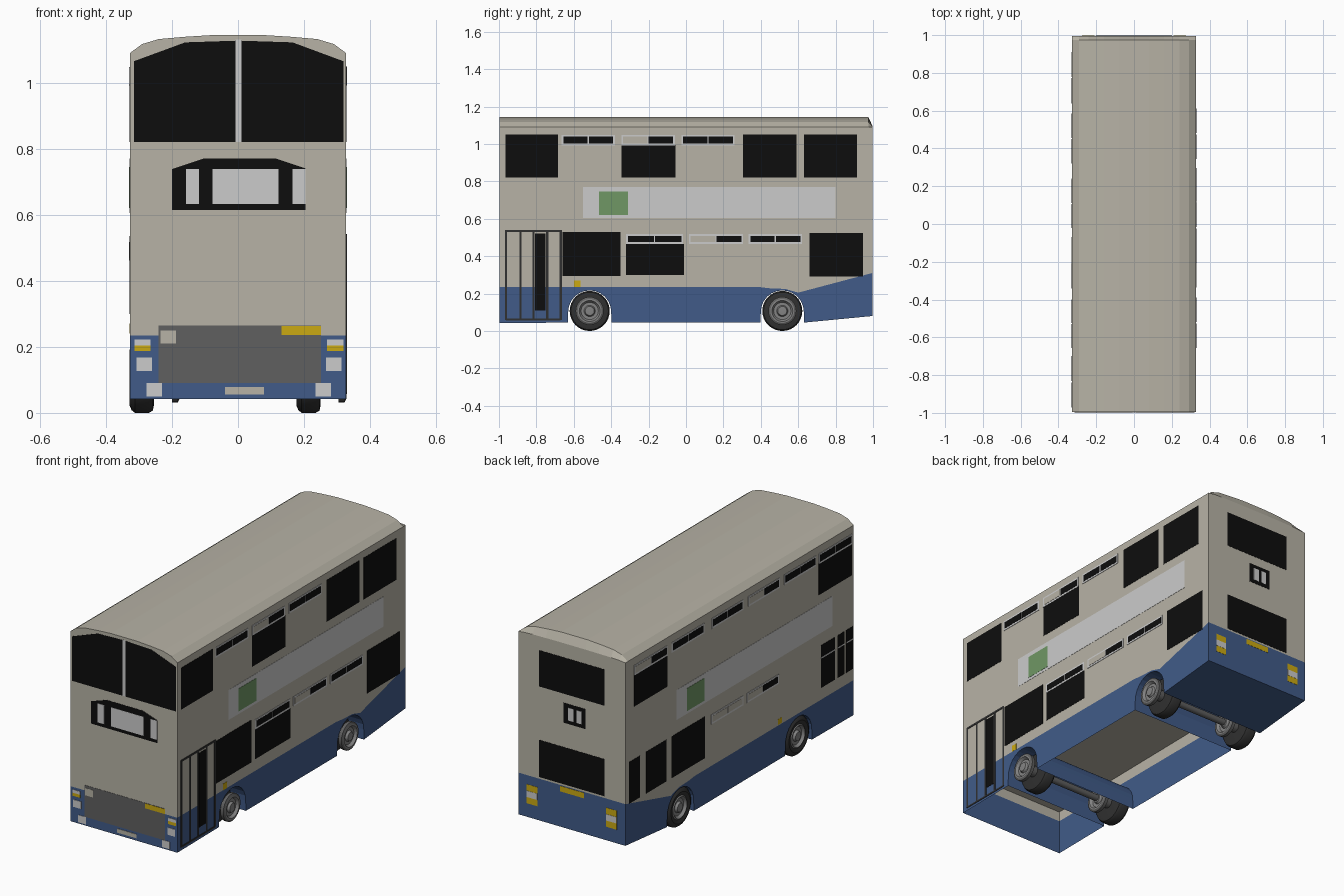
import bpy, bmesh, math

if "Cube" in bpy.data.objects:
    bpy.data.objects.remove(bpy.data.objects["Cube"])

def mat(name, r, g, b):
    m = bpy.data.materials.new(name)
    m.diffuse_color = (r, g, b, 1)
    m.use_nodes = True
    m.node_tree.nodes["Principled BSDF"].inputs["Base Color"].default_value = m.diffuse_color
    return m

BEIGE = mat("beige paint", .475, .45, .38)
BLUE = mat("blue paint", .052, .105, .25)
LIGHT = mat("light grey", .6, .6, .6)
BLACK = mat("black glass", .004, .004, .004)
GREY = mat("dark grey", .115, .115, .115)
YELLOW = mat("yellow lamp", .6, .4, .006)
GREEN = mat("green panel", .16, .31, .13)
TYRE = mat("charcoal", .03, .03, .03)
RIM = mat("rim grey", .23, .23, .23)

W, L = .327, .996          # half width and half length of the shell

def make(name, bm, mats, smooth=False):
    me = bpy.data.meshes.new(name)
    bmesh.ops.remove_doubles(bm, verts=bm.verts, dist=1e-5)
    bmesh.ops.recalc_face_normals(bm, faces=bm.faces)
    bm.to_mesh(me)
    bm.free()
    for m in mats:
        me.materials.append(m)
    if smooth:
        me.shade_smooth()
        me.set_sharp_from_angle(angle=math.radians(35))
    ob = bpy.data.objects.new(name, me)
    bpy.context.collection.objects.link(ob)
    return ob

# ---- body shell: beige above, blue skirt below, arches running across ----
def arch(yc):
    pts = [(yc - .117, .045)]
    for i in range(13):
        a = math.pi * (1 - i / 12)
        pts.append((yc + .115 * math.cos(a), .102 + .115 * math.sin(a)))
    return pts + [(yc + .117, .045)]

front_arch, rear_arch = arch(-.515), arch(.515)
bottom = [(-L, .042)] + front_arch + rear_arch + [(L, .08)]
belt = [(-L, .235), (.39, .235), (.45, .228), (.53, .225), (.60, .205), (L, .31)]
half = [(W, 1.09), (.29, 1.117), (.24, 1.132), (.16, 1.139), (.08, 1.144)]
roof = half + [(-x, z) for x, z in reversed(half)]

bm = bmesh.new()
def face(pts, mi):
    f = bm.faces.new([bm.verts.new(p) for p in pts])
    f.material_index = mi

for x in (-W, W):
    face([(x, y, z) for y, z in bottom + belt[::-1]], 1)
    face([(x, y, z) for y, z in belt + [(L, 1.09), (-L, 1.09)]], 0)
for tunnel in (front_arch, rear_arch, bottom[-2:]):     # arches, rear underside
    for (y0, z0), (y1, z1) in zip(tunnel, tunnel[1:]):
        face([(-W, y0, z0), (W, y0, z0), (W, y1, z1), (-W, y1, z1)], 1)
for y, z0, z1 in ((-L, .042, .235), (L, .08, .31)):     # front and rear skirt
    face([(-W, y, z0), (W, y, z0), (W, y, z1), (-W, y, z1)], 1)
def crown(y, k):
    return [(x, y, 1.09 + (z - 1.09) * k) for x, z in roof]
stations = [crown(-L, 1), crown(.975, 1), crown(L, .15)]
face([(-W, -L, .235), (W, -L, .235)] + stations[0], 0)
face([(-W, L, .31), (W, L, .31)] + stations[2], 0)
for a, b in zip(stations, stations[1:]):
    for i in range(len(roof) - 1):
        face([a[i], a[i + 1], b[i + 1], b[i]], 0)
make("body_shell", bm, [BEIGE, BLUE])

bm = bmesh.new()
face([(-W, -L, .29), (W, -L, .29), (W, L, .29 + .02), (-W, L, .31)], 0)
make("floor", bm, [BEIGE])

# ---- thin plates on the four sides ----
PLACE = {"right": lambda u, v, d: (W + d, u, v), "left": lambda u, v, d: (-W - d, u, v),
         "front": lambda u, v, d: (u, -L - d, v), "rear": lambda u, v, d: (u, L + d, v)}

def plates(name, side, m, shapes, layer=1):
    """Each shape is a rectangle (u0, u1, v0, v1) or a list of points."""
    bm = bmesh.new()
    for s in shapes:
        if not isinstance(s, list):
            s = [(s[0], s[2]), (s[1], s[2]), (s[1], s[3]), (s[0], s[3])]
        rings = [[bm.verts.new(PLACE[side](u, v, d)) for u, v in s] for d in (0, .0012 * layer)]
        bm.faces.new(rings[1])
        for i in range(len(s)):
            j = (i + 1) % len(s)
            bm.faces.new((rings[0][i], rings[0][j], rings[1][j], rings[1][i]))
    make(side + "_" + name, bm, [m])

def vents(side, z0, z1, items):
    """Framed pairs of panes: K is black glass, B is beige."""
    panes = {"K": [], "B": []}
    for y0, y1, kinds in items:
        mid = (y0 + y1) / 2
        panes[kinds[0]].append((y0 + .009, mid - .003, z0 + .01, z1 - .009))
        panes[kinds[1]].append((mid + .003, y1 - .009, z0 + .01, z1 - .009))
    tag = "upper" if z0 > .8 else "lower"
    plates(tag + "_vent_frames", side, LIGHT, [(a, b, z0, z1) for a, b, k in items], 2)
    for k, m in (("K", BLACK), ("B", BEIGE)):
        if panes[k]:
            plates(tag + "_vent_panes_" + m.name.split()[0], side, m, panes[k], 3)

# right side
plates("windows", "right", BLACK, [
    (-.965, -.685, .82, 1.05), (-.345, -.055, .82, .995), (.305, .59, .82, 1.05),
    (.63, .915, .82, 1.05), (-.66, -.35, .295, .53), (-.32, -.01, .30, .465), (.66, .945, .29, .525)])
vents("right", .992, 1.048, [(-.665, -.38, "KK"), (-.345, -.06, "BK"), (-.025, .26, "KK")])
vents("right", .465, .518, [(-.32, -.015, "KK"), (.015, .305, "BK"), (.335, .62, "KK")])
plates("banner", "right", LIGHT, [(-.55, .8, .605, .77)])
plates("banner_square", "right", GREEN, [(-.465, -.31, .62, .745)], 2)
plates("side_lamp", "right", YELLOW, [(-.6, -.565, .235, .27)])
plates("door_glass", "right", BLACK, [(-.806, -.75, .11, .52)])
plates("door_frame", "right", TYRE,
       [(y - .006, y + .006, .06, .54) for y in (-.962, -.885, -.815, -.742, -.67)]
       + [(-.962, -.67, .53, .541), (-.962, -.67, .057, .066)], 2)

# left side
plates("windows", "left", BLACK, [
    (.63, .92, .82, .995), (-.98, -.69, .82, .995), (.87, .965, .30, .53), (.64, .815, .30, .53),
    (.305, .595, .30, .53), (-.83, -.71, .30, .535), (-.915, -.855, .30, .535), (-.99, -.93, .30, .535)])
vents("left", .992, 1.048, [(.63, .92, "KB"), (.31, .595, "KK"), (-.03, .245, "KK"),
                            (-.35, -.075, "KB"), (-.665, -.39, "KK"), (-.98, -.69, "KK")])
vents("left", .465, .518, [(-.03, .25, "BB"), (-.34, -.06, "KB")])
plates("window_bars", "left", LIGHT, [(-.83, -.71, .462, .469), (-.915, -.855, .462, .469),
                                      (-.99, -.93, .462, .469)], 2)
plates("banner", "left", LIGHT, [(-.81, .55, .605, .77)])
plates("banner_square", "left", GREEN, [(.31, .46, .62, .745)], 2)
plates("side_lamp", "left", YELLOW, [(-.37, -.335, .24, .27)])

# front
plates("upper_windscreen", "front", BLACK, [
    [(-.315, .82), (-.007, .82), (-.007, 1.127), (-.16, 1.122), (-.315, 1.065)],
    [(.01, .82), (.319, .82), (.319, 1.065), (.165, 1.122), (.01, 1.127)]])
plates("windscreen_divider", "front", LIGHT, [(-.007, .01, .82, 1.13)])
plates("sign_surround", "front", BLACK, [
    [(-.2, .615), (.205, .615), (.205, .74), (.115, .77), (-.105, .77), (-.2, .738)]])
plates("sign_panels", "front", LIGHT, [(-.158, -.118, .633, .738), (-.077, .122, .633, .738),
                                       (.165, .205, .633, .738)], 2)
plates("grille_panel", "front", GREY, [(-.24, .252, .09, .265)])
plates("badge_and_number_plates", "front", BEIGE, [(-.235, -.187, .21, .25), (-.04, .078, .056, .078)], 2)
plates("yellow_lamps", "front", YELLOW, [(.132, .252, .236, .263), (-.313, -.265, .187, .204),
                                         (.27, .319, .187, .204)], 2)
plates("headlamps", "front", LIGHT, [
    (-.313, -.265, .204, .222), (.27, .319, .204, .222), (-.308, -.26, .127, .167),
    (.267, .313, .127, .167), (-.277, -.23, .05, .09), (.235, .282, .05, .09)], 2)

# rear
plates("windows", "rear", BLACK, [(-.2, .2, .82, 1.02), (-.2, .2, .32, .525), (-.085, .05, .66, .77)])
plates("number_panels", "rear", LIGHT, [(-.062, -.03, .68, .75), (-.012, .022, .68, .75)], 2)
plates("lamps", "rear", YELLOW, [(-.275, -.21, .155, .26), (.21, .275, .155, .26), (-.075, .07, .275, .305)])
plates("lamp_centres", "rear", LIGHT, [(-.275, -.21, .19, .225), (.21, .275, .19, .225)], 2)

# ---- wheels: each has a tyre, a rim face, an axle stub and a hub disc ----
def lathe(name, profile, dx, yc, m, n=32):
    bm = bmesh.new()
    rings = [[bm.verts.new((x + dx, yc + r * math.sin(2 * math.pi * i / n),
                            .107 + r * math.cos(2 * math.pi * i / n))) for i in range(n)]
             if r else [bm.verts.new((x + dx, yc, .107))] * n for x, r in profile]
    for a, b in zip(rings, rings[1:]):
        for i in range(n):
            j = (i + 1) % n
            bm.faces.new(list(dict.fromkeys((a[i], a[j], b[j], b[i]))))
    make(name, bm, [m], True)

for end, yc in (("front", -.515), ("rear", .515)):
    for side, dx in (("left", 0), ("right", .505)):
        tag = end + "_" + side + "_"
        lathe(tag + "tyre", [(-.322, .064), (-.328, .085), (-.322, .099), (-.312, .107), (-.27, .107),
                             (-.258, .1), (-.255, .085), (-.256, 0)], dx, yc, TYRE)
        lathe(tag + "rim", [(-.322, .064), (-.327, .058), (-.312, .048), (-.312, .03),
                            (-.325, .024), (-.327, 0)], dx, yc, RIM)
        lathe(tag + "axle", [(-.256, .03), (-.2, .03)], dx, yc, GREY)
        lathe(tag + "hub_disc", [(-.2, 0), (-.2, .075), (-.182, .075), (-.177, .064)], dx, yc, GREY)
        lathe(tag + "hub_face", [(-.177, .064), (-.176, .056), (-.19, .046), (-.19, .03),
                                 (-.178, .024), (-.176, 0)], dx, yc, RIM)
    lathe(end + "_axle_beam", [(-.176, .018), (.18, .018)], 0, yc, GREY, 16)
